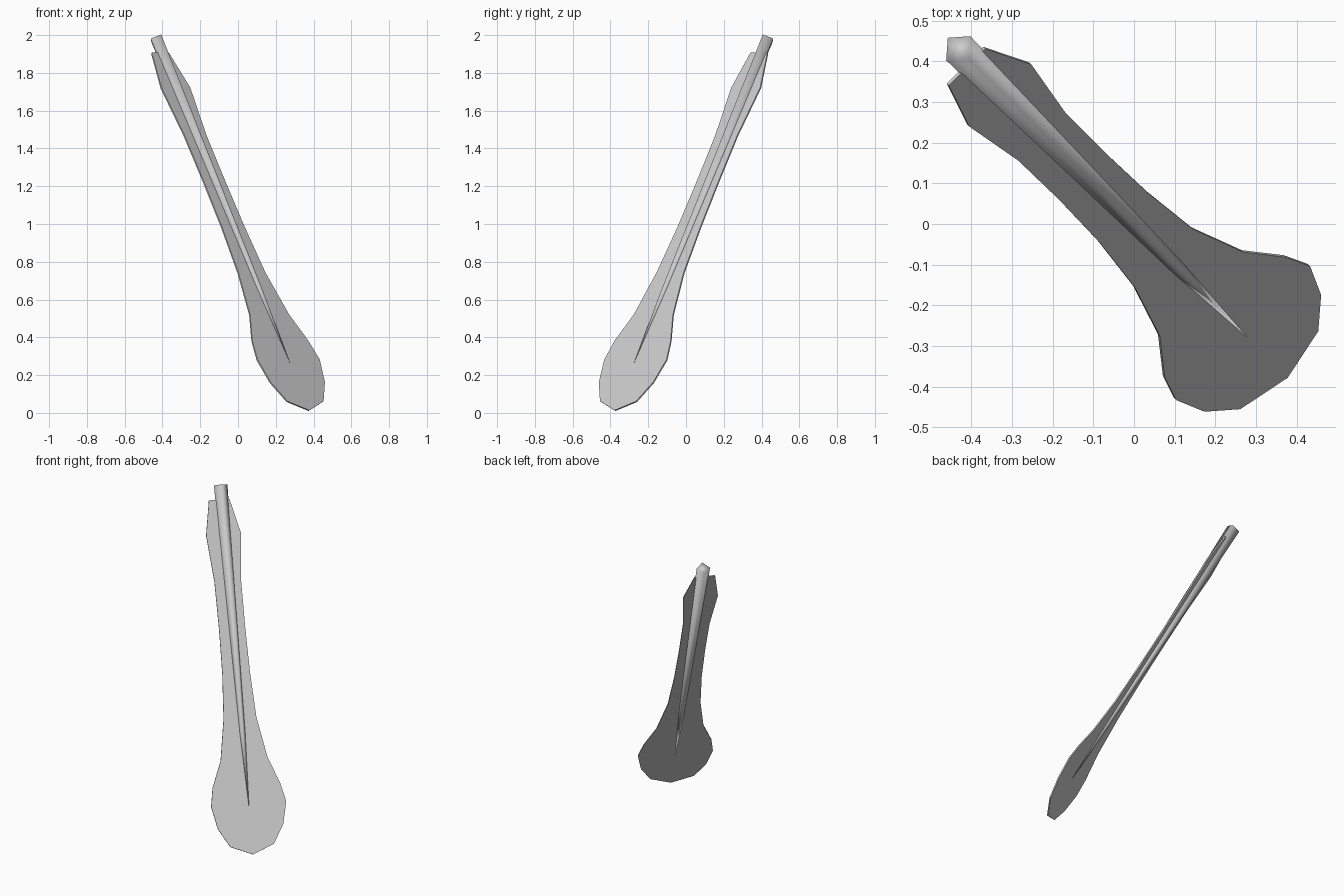
import bpy, bmesh, math
from mathutils import Vector

if "Cube" in bpy.data.objects:
    bpy.data.objects.remove(bpy.data.objects["Cube"])

# Leaning frame: axis runs up the shaft, side spans the blade, face points out of it
R = math.sqrt(0.5)
SLOPE = 0.58
axis = Vector((-SLOPE * R, SLOPE * R, 1)).normalized()
side = Vector((R, R, 0))
face = side.cross(axis).normalized()
base = Vector((0.315, -0.315, 0.16))


def point(z, w=0.0, d=0.0):
    """Point on the axis at height z, moved w sideways and d off the blade."""
    return base + axis * ((z - base.z) / axis.z) + side * w + face * d


def finish(name, bm, mat):
    bmesh.ops.recalc_face_normals(bm, faces=bm.faces)
    mesh = bpy.data.meshes.new(name)
    bm.to_mesh(mesh)
    bm.free()
    mesh.materials.append(mat)
    obj = bpy.data.objects.new(name, mesh)
    bpy.context.collection.objects.link(obj)
    return obj


grey = bpy.data.materials.new("plain_grey")
grey.diffuse_color = (0.6, 0.6, 0.6, 1)
grey.use_nodes = True
grey.node_tree.nodes["Principled BSDF"].inputs["Base Color"].default_value = grey.diffuse_color

# Blade: stations of height, left width, right width
stations = [(0.06, .137, .134), (0.16, .204, .202), (0.28, .233, .233),
            (0.38, .214, .206), (0.52, .150, .142), (0.74, .109, .094),
            (0.98, .092, .079), (1.22, .088, .074), (1.47, .091, .074),
            (1.72, .117, .099), (1.905, .081, .046)]
T = 0.004
bm = bmesh.new()
layers = []
for d in (-T, T):
    tip = bm.verts.new(point(0.012, 0, d))
    rows = [(bm.verts.new(point(z, -l, d)), bm.verts.new(point(z, r, d)))
            for z, l, r in stations]
    bm.faces.new((tip, rows[0][1], rows[0][0]))
    for a, b in zip(rows, rows[1:]):
        bm.faces.new((a[0], a[1], b[1], b[0]))
    layers.append([tip] + [r[1] for r in rows] + [r[0] for r in reversed(rows)])
# Rim closing the thin edge
n = len(layers[0])
for i in range(n):
    j = (i + 1) % n
    bm.faces.new((layers[0][i], layers[0][j], layers[1][j], layers[1][i]))
finish("blade", bm, grey)

# Shaft: four-sided, slow taper, then a sharp point in the blade
bm = bmesh.new()
rings = []
for z, r in ((1.982, 0.042), (0.66, 0.021)):
    rings.append([bm.verts.new(point(z, r * math.cos(k * math.pi / 2),
                                     r * math.sin(k * math.pi / 2)))
                  for k in range(4)])
end = bm.verts.new(point(0.16))
bm.faces.new(rings[0])
for k in range(4):
    m = (k + 1) % 4
    bm.faces.new((rings[0][k], rings[0][m], rings[1][m], rings[1][k]))
    bm.faces.new((rings[1][k], rings[1][m], end))
shaft = finish("shaft", bm, grey)
for p in shaft.data.polygons:
    p.use_smooth = True
